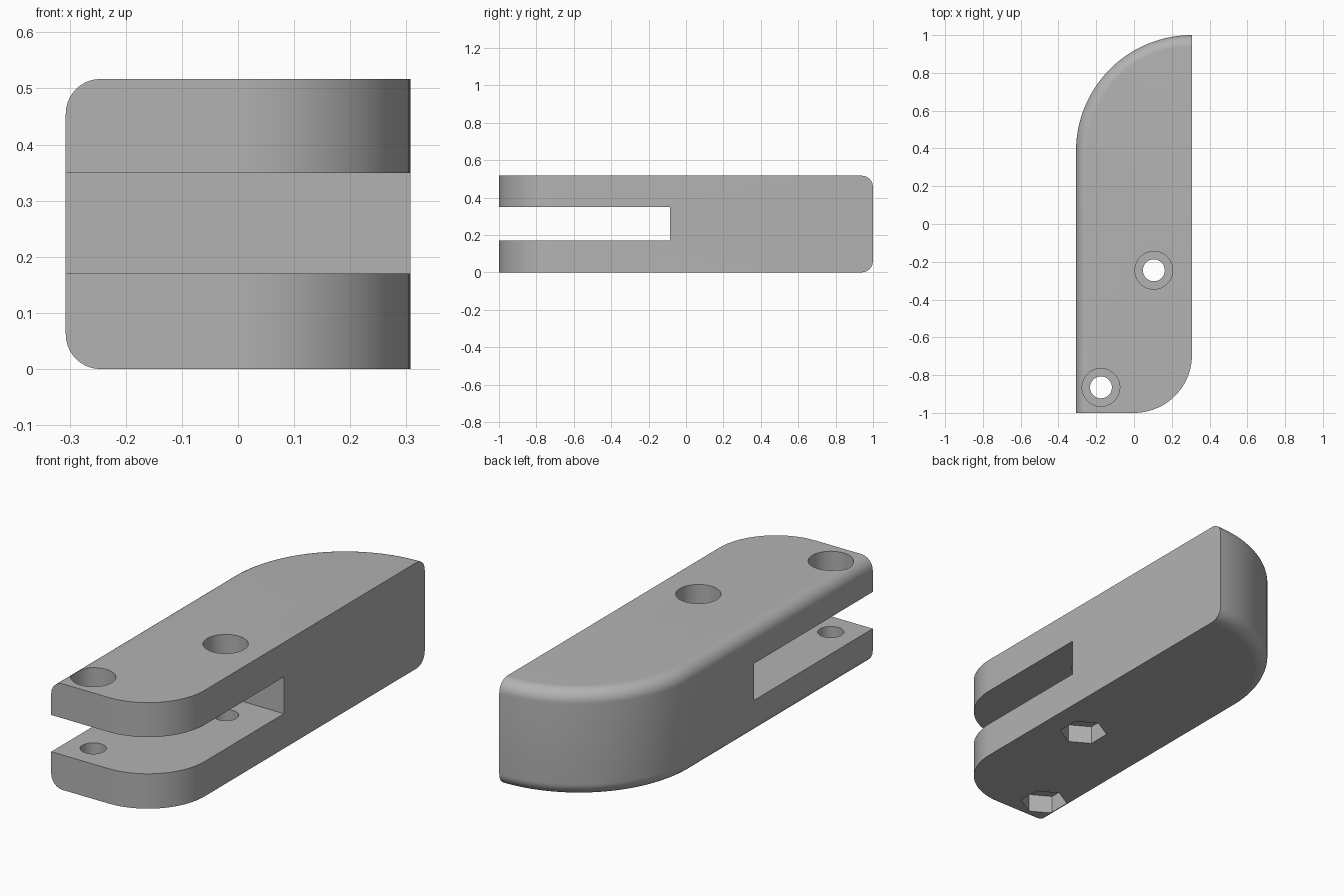
import bpy, bmesh
from math import sin, cos, pi, radians
from mathutils import Matrix, Vector

if "Cube" in bpy.data.objects:
    bpy.data.objects.remove(bpy.data.objects["Cube"])

W, L, H = 0.307, 1.0, 0.517      # half width, half length, height
FILLET = 0.062
SLOT_LOW, SLOT_HIGH, SLOT_END = 0.17, 0.349, -0.085
HOLES = [(0.105, -0.245), (-0.175, -0.865)]

grey = bpy.data.materials.new("grey")
grey.use_nodes = True
colour = (0.45, 0.45, 0.45, 1)
grey.diffuse_color = colour
grey.node_tree.nodes["Principled BSDF"].inputs["Base Color"].default_value = colour


def make_object(name, bm):
    bmesh.ops.recalc_face_normals(bm, faces=bm.faces)
    mesh = bpy.data.meshes.new(name)
    bm.to_mesh(mesh)
    bm.free()
    mesh.materials.append(grey)
    obj = bpy.data.objects.new(name, mesh)
    bpy.context.collection.objects.link(obj)
    return obj


def arc(cx, cy, r, start, end, steps):
    angles = [radians(start + (end - start) * i / steps) for i in range(steps + 1)]
    return [(cx + r * cos(a), cy + r * sin(a)) for a in angles]


def prism(name, x, y, z0, z1, radius, sides, turn=0):
    bm = bmesh.new()
    place = Matrix.Translation((x, y, (z0 + z1) / 2)) @ Matrix.Rotation(turn, 4, "Z")
    bmesh.ops.create_cone(bm, cap_ends=True, segments=sides, radius1=radius,
                          radius2=radius, depth=z1 - z0, matrix=place)
    return make_object(name, bm)


def cut(target, cutter):
    cutter.hide_render = True
    mod = target.modifiers.new("cut", "BOOLEAN")
    mod.operation = "DIFFERENCE"
    mod.solver = "EXACT"
    mod.object = cutter
    bpy.context.view_layer.objects.active = target
    bpy.ops.object.modifier_apply(modifier=mod.name)
    bpy.data.objects.remove(cutter)


# Body: outline with a small rounded front corner and a large rounded back corner
outline = [(-W, -L)] + arc(0, W - L, W, -90, 0, 24) + arc(W, L - 2 * W, 2 * W, 90, 180, 40)
bm = bmesh.new()
base = bm.faces.new([bm.verts.new((x, y, 0)) for x, y in outline])
extruded = bmesh.ops.extrude_face_region(bm, geom=[base])["geom"]
bmesh.ops.translate(bm, vec=(0, 0, H), verts=[g for g in extruded if isinstance(g, bmesh.types.BMVert)])
bmesh.ops.recalc_face_normals(bm, faces=bm.faces)


# Fillet the rims along the straight left side and the large curve
def on_fillet(edge):
    a, b = (v.co for v in edge.verts)
    mid = (a + b) / 2
    level = abs(a.z - b.z) < 1e-5
    left_side = abs(mid.x + W) < 1e-4
    big_curve = mid.y > L - 2 * W and mid.x < W - 1e-4
    return level and (left_side or big_curve)


bmesh.ops.bevel(bm, geom=[e for e in bm.edges if on_fillet(e)], offset=FILLET,
                offset_type="OFFSET", segments=10, profile=0.5, affect="EDGES")
body = make_object("clevis_body", bm)

# Slot between the two arms
bm = bmesh.new()
bmesh.ops.create_cube(bm, size=1)
bmesh.ops.scale(bm, vec=(1, SLOT_END + 1.2, SLOT_HIGH - SLOT_LOW), verts=bm.verts)
bmesh.ops.translate(bm, vec=(0, (SLOT_END - 1.2) / 2, (SLOT_LOW + SLOT_HIGH) / 2), verts=bm.verts)
cut(body, make_object("slot_cutter", bm))

# Bolt holes with a round head recess on top and a hexagonal nut recess below
for x, y in HOLES:
    cut(body, prism("bolt_cutter", x, y, -0.1, H + 0.1, 0.058, 40))
    cut(body, prism("head_cutter", x, y, H - 0.1, H + 0.1, 0.1, 48))
    cut(body, prism("nut_cutter", x, y, -0.1, 0.09, 0.11, 6))

bpy.ops.object.select_all(action="DESELECT")
body.select_set(True)
bpy.context.view_layer.objects.active = body
bpy.ops.object.shade_smooth_by_angle(angle=radians(30))
